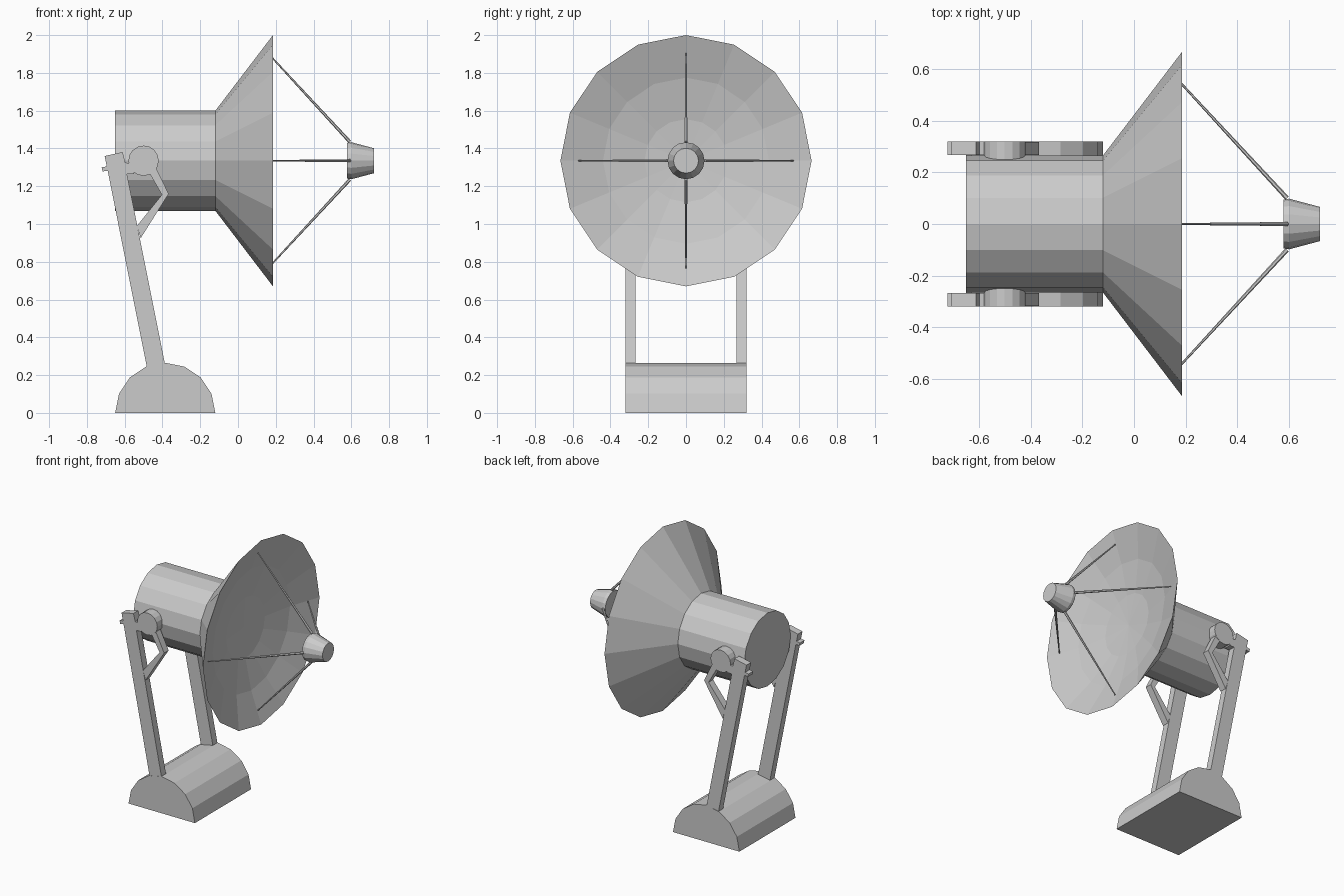
import bpy, bmesh, math
from mathutils import Vector, Matrix

if "Cube" in bpy.data.objects:
    bpy.data.objects.remove(bpy.data.objects["Cube"])

AXIS_Z = 1.335


def finish(name, bm):
    bmesh.ops.recalc_face_normals(bm, faces=bm.faces)
    me = bpy.data.meshes.new(name)
    bm.to_mesh(me)
    bm.free()
    ob = bpy.data.objects.new(name, me)
    bpy.context.collection.objects.link(ob)
    return ob


def lathe(name, profile, n=16):
    """Revolve (x, radius) points about the horizontal dish axis."""
    bm = bmesh.new()
    rings = []
    for x, r in profile:
        count = n if r > 0 else 1
        rings.append([bm.verts.new((x, r * math.sin(2 * math.pi * i / n),
                                    AXIS_Z + r * math.cos(2 * math.pi * i / n)))
                      for i in range(count)])
    for a, b in zip(rings, rings[1:]):
        for i in range(n):
            j = (i + 1) % n
            quad = [a[i % len(a)], a[j % len(a)], b[j % len(b)], b[i % len(b)]]
            bm.faces.new(list(dict.fromkeys(quad)))
    return finish(name, bm)


def prism(name, pts, y0, y1, mirror=True):
    """Extrude an (x, z) outline along y, optionally mirrored to the other side."""
    bm = bmesh.new()
    face = bm.faces.new([bm.verts.new((x, y0, z)) for x, z in pts])
    ext = bmesh.ops.extrude_face_region(bm, geom=[face])
    moved = [v for v in ext["geom"] if isinstance(v, bmesh.types.BMVert)]
    bmesh.ops.translate(bm, verts=moved, vec=(0, y1 - y0, 0))
    ob = finish(name, bm)
    if mirror:
        mod = ob.modifiers.new("Mirror", 'MIRROR')
        mod.use_axis = (False, True, False)
    return ob


def arc(cx, cz, r, n, span=2 * math.pi, closed=True):
    return [(cx + r * math.cos(span * i / n), cz + r * math.sin(span * i / n))
            for i in range(n if closed else n + 1)]


# Drum, outer cone and shallow bowl
lathe("dish", [(-0.65, 0), (-0.65, 0.265), (-0.12, 0.265), (0.185, 0.665),
               (0.106, 0.44), (0.06, 0.22), (0.045, 0)])

# Receiver at the focus
lathe("receiver", [(0.578, 0), (0.578, 0.095), (0.60, 0.098), (0.72, 0.066), (0.72, 0)])

# Four thin tapered struts
start, end = Vector((0.16, 0, 0.568)), Vector((0.592, 0, 0.10))
bm = bmesh.new()
for k in range(4):
    m = (Matrix.Translation((0, 0, AXIS_Z)) @ Matrix.Rotation(k * math.pi / 2, 4, 'X')
         @ Matrix.Translation((start + end) / 2)
         @ (end - start).to_track_quat('Z', 'Y').to_matrix().to_4x4())
    bmesh.ops.create_cone(bm, cap_ends=True, segments=6, radius1=0.004, radius2=0.009,
                          depth=(end - start).length, matrix=m)
finish("receiver_struts", bm)

# Half-round base
prism("base", arc(-0.385, 0, 0.265, 8, math.pi, False), -0.32, 0.32, mirror=False)

# Leaning legs with a notched head and a rear nub
prism("leg", [(-0.48, 0.22), (-0.385, 0.24), (-0.389, 0.27), (-0.588, 1.265),
              (-0.55, 1.265), (-0.55, 1.32), (-0.597, 1.325), (-0.611, 1.381),
              (-0.706, 1.36), (-0.695, 1.305), (-0.722, 1.30), (-0.717, 1.278),
              (-0.69, 1.282), (-0.484, 0.25)], 0.267, 0.319)

# Pivot discs
prism("pivot", arc(-0.5, 1.335, 0.08, 16), 0.25, 0.32)

# Bent braces from leg to pivot
prism("brace", [(-0.535, 0.99), (-0.515, 0.925), (-0.367, 1.16), (-0.435, 1.30),
                (-0.475, 1.28), (-0.403, 1.155)], 0.267, 0.318)
